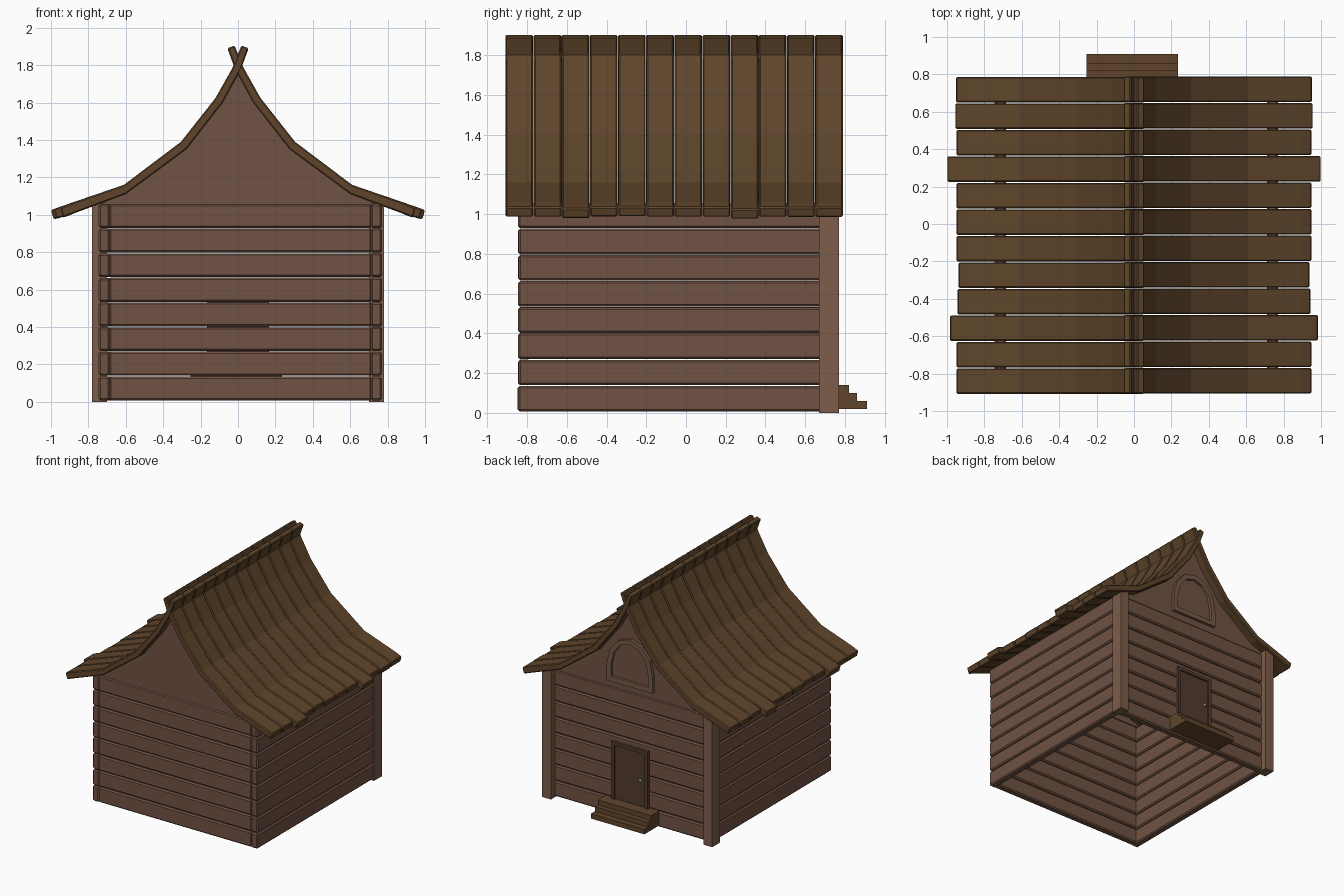
import bpy, bmesh, math, random

if "Cube" in bpy.data.objects:
    bpy.data.objects.remove(bpy.data.objects["Cube"])
random.seed(4)

def mat(name, c):
    m = bpy.data.materials.new(name)
    m.diffuse_color = (*c, 1)
    m.use_nodes = True
    m.node_tree.nodes["Principled BSDF"].inputs["Base Color"].default_value = m.diffuse_color
    return m

WALL = mat("wall_wood", (0.165, 0.085, 0.056))
ROOF = mat("roof_wood", (0.115, 0.06, 0.024))
POST = mat("post_wood", (0.2, 0.11, 0.067))
DOOR = mat("door_wood", (0.085, 0.043, 0.028))
TRIM = mat("trim_wood", (0.18, 0.10, 0.065))
METAL = mat("knob_metal", (0.3, 0.28, 0.25))

def prism(name, pts, y0, y1, m, bevel=0.0):
    """Extrude an x-z outline from y0 to y1."""
    bm = bmesh.new()
    f = bm.faces.new([bm.verts.new((x, y0, z)) for x, z in pts])
    r = bmesh.ops.extrude_face_region(bm, geom=[f])
    for v in r["geom"]:
        if isinstance(v, bmesh.types.BMVert):
            v.co.y = y1
    bmesh.ops.recalc_face_normals(bm, faces=bm.faces)
    me = bpy.data.meshes.new(name)
    bm.to_mesh(me)
    bm.free()
    me.materials.append(m)
    o = bpy.data.objects.new(name, me)
    bpy.context.collection.objects.link(o)
    if bevel:
        b = o.modifiers.new("bevel", "BEVEL")
        b.width, b.segments, b.limit_method = bevel, 1, "ANGLE"
    return o

def box(name, x0, x1, y0, y1, z0, z1, m, bevel=0.0):
    return prism(name, [(x0, z0), (x1, z0), (x1, z1), (x0, z1)], y0, y1, m, bevel)

# Plank walls: eight courses on every side
H = 0.1317
for i in range(8):
    z0, z1 = 0.008 + i * H, 0.004 + (i + 1) * H
    j = lambda: random.uniform(-0.002, 0.002)
    box("front_plank", -0.69, 0.715, -0.843, -0.785, z0, z1 + j(), WALL, 0.01)
    box("back_plank", -0.715, 0.715, 0.66, 0.72, z0, z1 + j(), WALL, 0.01)
    box("right_plank", 0.71, 0.77, -0.845 + j(), 0.69, z0, z1 + j(), WALL, 0.01)
    box("left_plank", -0.745, -0.685, -0.845 + j(), 0.69, z0, z1 + j(), WALL, 0.01)

# Corner posts beside the door wall
for s in (-1, 1):
    x = sorted((s * 0.70, s * 0.78))
    box("corner_post", x[0], x[1], 0.67, 0.77, 0, 1.07, POST)

# Gable boards following the underside of the roof
half = [(0.74, 1.055), (0.60, 1.115), (0.28, 1.355), (0.09, 1.605)]
gable = half + [(0, 1.765)] + [(-x, z) for x, z in reversed(half)]
prism("front_gable", gable, -0.835, -0.785, WALL)
prism("back_gable", gable, 0.665, 0.715, WALL)

# Curved roof planks crossing at the ridge, with uneven eaves
outer = [(0.61, 1.16), (0.305, 1.39), (0.12, 1.625), (0.03, 1.785), (-0.018, 1.905)]
inner = [(-0.057, 1.89), (-0.015, 1.775), (0.08, 1.60), (0.275, 1.35), (0.60, 1.11)]
eaves = [0.95, 0.95, 0.985, 0.945, 0.94, 0.95, 0.95, 0.95, 1.0, 0.95, 0.957, 0.953]
P = 1.70 / 12
for i, e in enumerate(eaves):
    d = e - 0.95
    y0 = -0.91 + i * P
    eave = [(0.885 + d, 1.005 - 0.3 * d), (e - 0.015, 0.985 - 0.2 * d),
            (e, 1.035 - 0.2 * d), (0.895 + d, 1.06 - 0.3 * d)]
    shape = eave + outer + inner
    for s in (1, -1):
        dy = 0.001 * s
        prism("roof_plank", [(s * x, z) for x, z in shape],
              y0 + 0.002 + dy, y0 + P - 0.002 + dy, ROOF, 0.007)

# Door with frame and knob
box("door", -0.145, 0.145, 0.70, 0.728, 0.10, 0.59, DOOR)
for s in (-1, 1):
    x = sorted((s * 0.14, s * 0.167))
    box("door_jamb", x[0], x[1], 0.70, 0.742, 0.10, 0.615, DOOR)
box("door_lintel", -0.14, 0.14, 0.70, 0.742, 0.588, 0.615, DOOR)
bpy.ops.mesh.primitive_uv_sphere_add(segments=12, ring_count=8, radius=0.013,
                                     location=(-0.10, 0.742, 0.36))
bpy.context.object.name = "door_knob"
bpy.context.object.data.materials.append(METAL)
bpy.ops.object.shade_smooth_by_angle()

# Three door steps
for k, y1 in enumerate((0.91, 0.86, 0.82)):
    box("door_step", -0.255, 0.235, 0.70, y1, 0.02 + 0.04 * k, 0.06 + 0.04 * k, ROOF)

# Arched gable window: frame pieces between two outlines, and pane
def arch(r, base, rise):
    a = [math.pi * t / 6 for t in range(7)]
    return [(r, base)] + [(r * math.cos(t), 1.25 + rise * math.sin(t)) for t in a] + [(-r, base)]

out, inn = arch(0.21, 1.11, 0.25), arch(0.17, 1.15, 0.21)
for k in range(len(out)):
    n = (k + 1) % len(out)
    prism("window_frame", [out[k], out[n], inn[n], inn[k]], 0.70, 0.74, TRIM)
prism("window_pane", inn, 0.70, 0.718, WALL)
